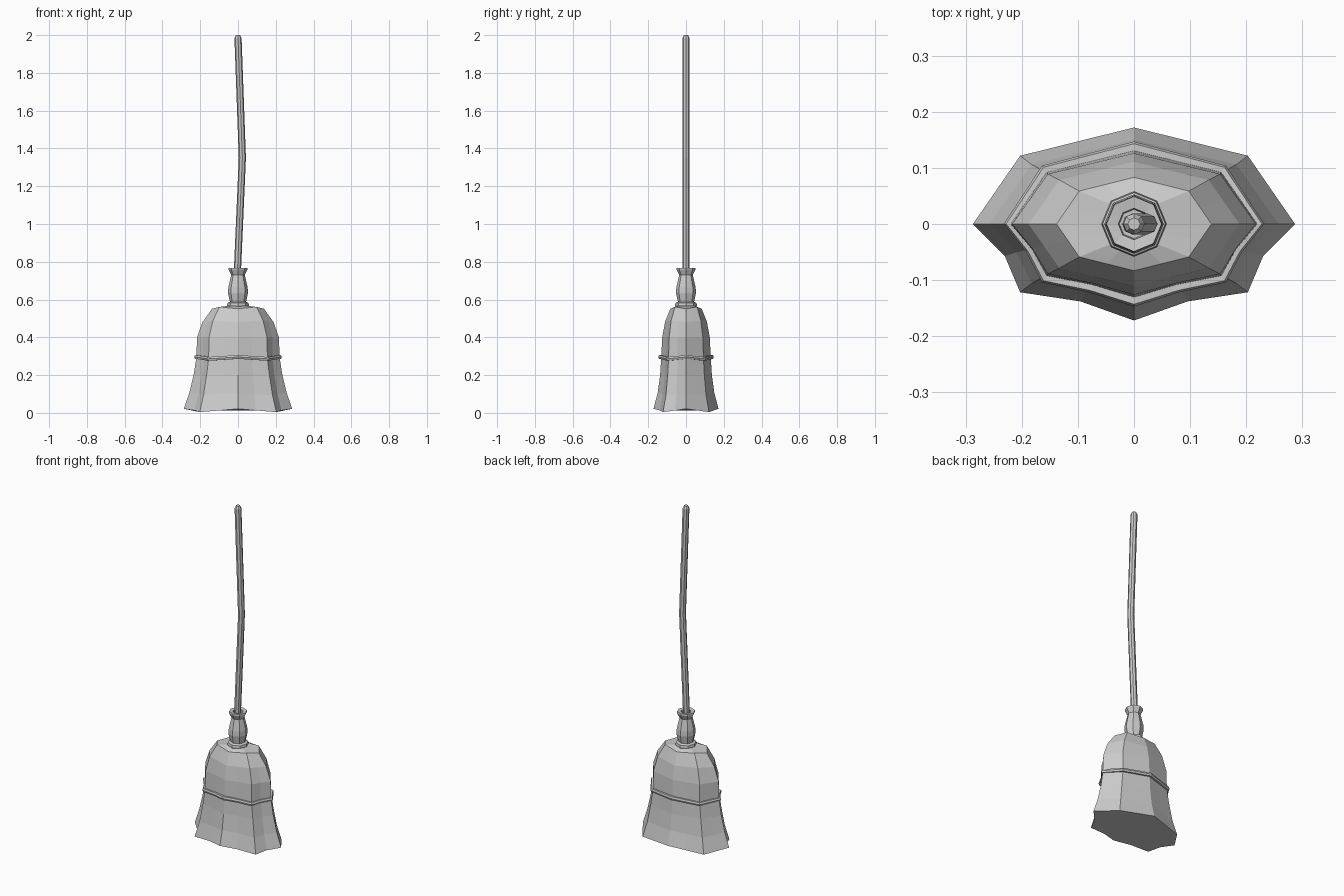
import bpy, bmesh, math

if "Cube" in bpy.data.objects:
    bpy.data.objects.remove(bpy.data.objects["Cube"])


def loft(name, rings, cap_start=False, cap_end=False, closed=False):
    """Skin a list of equal-length point rings with flat quads."""
    bm = bmesh.new()
    vs = [[bm.verts.new(p) for p in r] for r in rings]
    n = len(vs[0])
    pairs = list(zip(vs, vs[1:]))
    if closed:
        pairs.append((vs[-1], vs[0]))
    for a, b in pairs:
        for i in range(n):
            j = (i + 1) % n
            bm.faces.new((a[i], a[j], b[j], b[i]))
    if cap_start:
        bm.faces.new(vs[0][::-1])
    if cap_end:
        bm.faces.new(vs[-1])
    bmesh.ops.recalc_face_normals(bm, faces=bm.faces)
    me = bpy.data.meshes.new(name)
    bm.to_mesh(me)
    bm.free()
    ob = bpy.data.objects.new(name, me)
    bpy.context.collection.objects.link(ob)
    return ob


def octagon(r, z, x=0.0):
    return [(x + r * math.cos(i * math.pi / 4), r * math.sin(i * math.pi / 4), z)
            for i in range(8)]


def brush_ring(rx, ry, z, pinch=1.0, wave=0.0):
    """Flattened octagon whose edge midpoints fold inward on the front half."""
    pts = []
    for i in range(16):
        a = i * math.pi / 8
        k = 1.0
        if i % 2:
            k = math.cos(math.pi / 8) * (pinch if i > 8 else 1.0)
        dz = wave * math.cos(4 * a) if i % 4 else wave
        pts.append((rx * k * math.cos(a), ry * k * math.sin(a), z + dz))
    return pts


# bristle head: domed shoulder flaring to a ragged bottom edge
head = [
    (0.287, 0.172, 0.013, 0.94, 0.009),
    (0.258, 0.150, 0.100, 0.95, 0.006),
    (0.235, 0.137, 0.200, 0.96, 0.0),
    (0.220, 0.131, 0.290, 0.97, 0.005),
    (0.217, 0.126, 0.400, 0.98, 0.0),
    (0.188, 0.111, 0.485, 1.0, -0.004),
    (0.138, 0.083, 0.556, 1.0, -0.005),
    (0.045, 0.045, 0.568, 1.0, 0.0),
]
loft("bristle_head", [brush_ring(*s) for s in head], True, True)

# binding cord round the bristles
cord = [(0.216, 0.127, -0.010), (0.228, 0.143, -0.010), (0.232, 0.147, 0.0),
        (0.228, 0.143, 0.010), (0.216, 0.127, 0.010)]
loft("binding_cord",
     [brush_ring(rx, ry, 0.291 + dz, 0.97, 0.005) for rx, ry, dz in cord],
     closed=True)

# turned socket with base flange and flared lip
socket = [(0.056, 0.562), (0.058, 0.570), (0.056, 0.582), (0.043, 0.588),
          (0.053, 0.635), (0.051, 0.665), (0.036, 0.730), (0.050, 0.758),
          (0.049, 0.767), (0.028, 0.764), (0.026, 0.735)]
loft("handle_socket", [octagon(r, z) for r, z in socket], True, True)

# slightly bent stick with a chamfered tip
stick = [(0.018, 0.70, -0.004), (0.019, 0.80, -0.001), (0.019, 1.35, 0.023),
         (0.019, 1.985, 0.0), (0.011, 2.0, 0.0)]
loft("handle", [octagon(*s) for s in stick], True, True)
